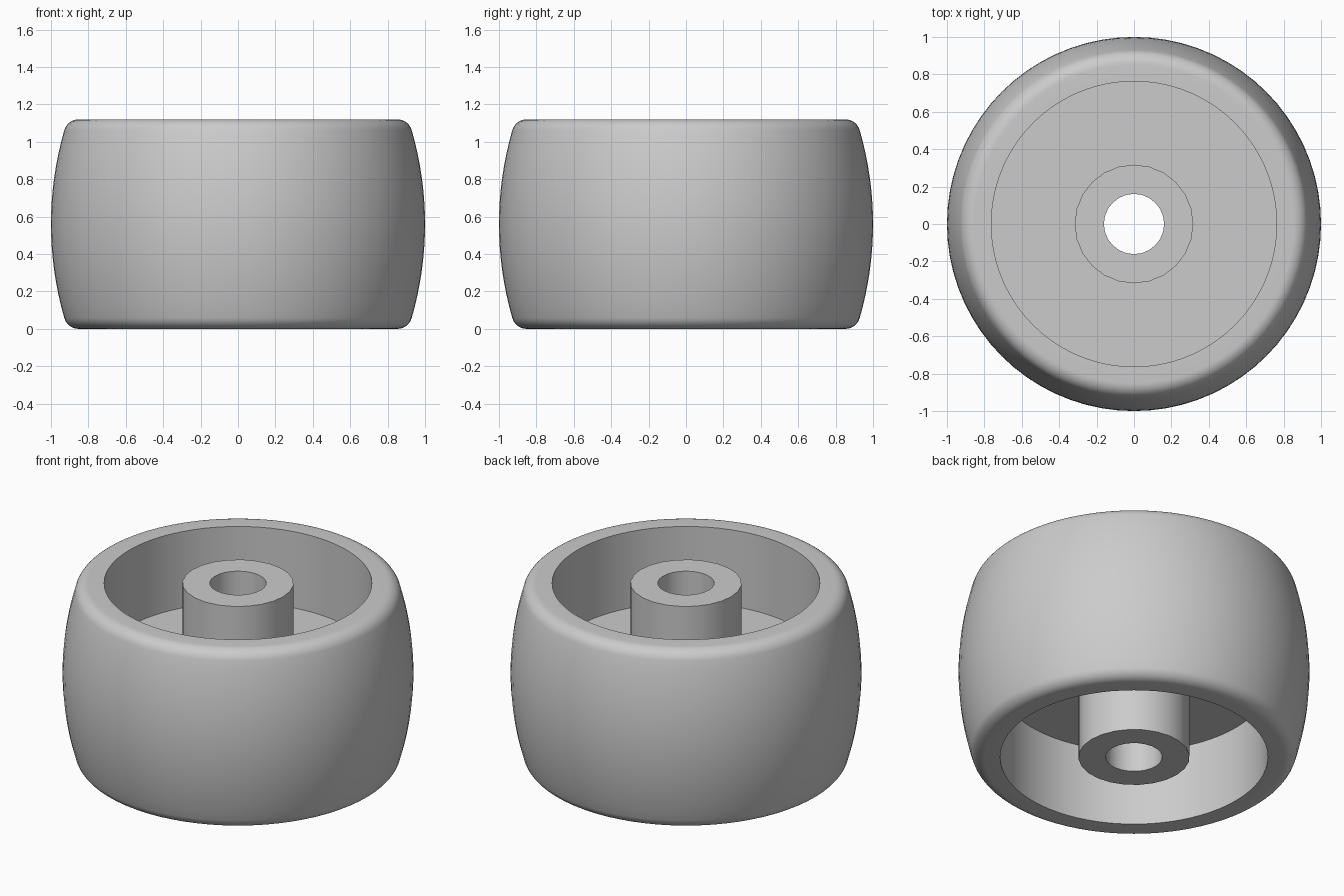
import bpy, bmesh
from math import sin, cos, pi, sqrt, asin, radians, tau

cube = bpy.data.objects.get("Cube")
if cube:
    bpy.data.objects.remove(cube, do_unlink=True)

HEIGHT = 1.12
MID = HEIGHT / 2
WEB = 0.16          # thickness of the central disc
RIM_R, HUB_R, BORE_R = 0.763, 0.317, 0.161

grey = bpy.data.materials.new("grey plastic")
grey.use_nodes = True
colour = (0.6, 0.6, 0.6, 1)
grey.diffuse_color = colour
grey.node_tree.nodes["Principled BSDF"].inputs["Base Color"].default_value = colour


def lathe(name, profile, sides):
    """Turn a closed (radius, height) profile around z."""
    bm = bmesh.new()
    rings = [[bm.verts.new((r * cos(tau * i / sides), r * sin(tau * i / sides), z))
              for r, z in profile] for i in range(sides)]
    n = len(profile)
    for i in range(sides):
        a, b = rings[i], rings[(i + 1) % sides]
        for j in range(n):
            k = (j + 1) % n
            bm.faces.new((a[j], b[j], b[k], a[k]))
    bmesh.ops.recalc_face_normals(bm, faces=bm.faces)
    mesh = bpy.data.meshes.new(name)
    bm.to_mesh(mesh)
    bm.free()
    mesh.materials.append(grey)
    obj = bpy.data.objects.new(name, mesh)
    bpy.context.collection.objects.link(obj)
    bpy.ops.object.select_all(action="DESELECT")
    obj.select_set(True)
    bpy.context.view_layer.objects.active = obj
    bpy.ops.object.shade_smooth_by_angle(angle=radians(35))
    return obj


def tube(inner, outer, low, high):
    return [(inner, low), (outer, low), (outer, high), (inner, high)]


# Tread: crowned outer face blended into the flat ends by fillets
crown, fillet = 1.805, 0.08
dz = MID - fillet
fillet_x = 1 - crown + sqrt((crown - fillet) ** 2 - dz ** 2)
tilt = asin(dz / (crown - fillet))
upper = [(1 - crown + crown * cos(tilt * t / 8), crown * sin(tilt * t / 8))
         for t in range(8)]
for t in range(9):
    a = tilt + (pi / 2 - tilt) * t / 8
    upper.append((fillet_x + fillet * cos(a), dz + fillet * sin(a)))
upper.append((RIM_R, MID))
lower = [(r, -z) for r, z in reversed(upper[1:])]
lathe("wheel_tread", [(r, z + MID) for r, z in lower + upper], 72)

# Central disc joining the tread to the hub
lathe("wheel_web", tube(HUB_R - 0.02, RIM_R + 0.02, MID - WEB / 2, MID + WEB / 2), 72)

# Hub with an axle bore
lathe("wheel_hub", tube(BORE_R, HUB_R, 0, HEIGHT), 24)
